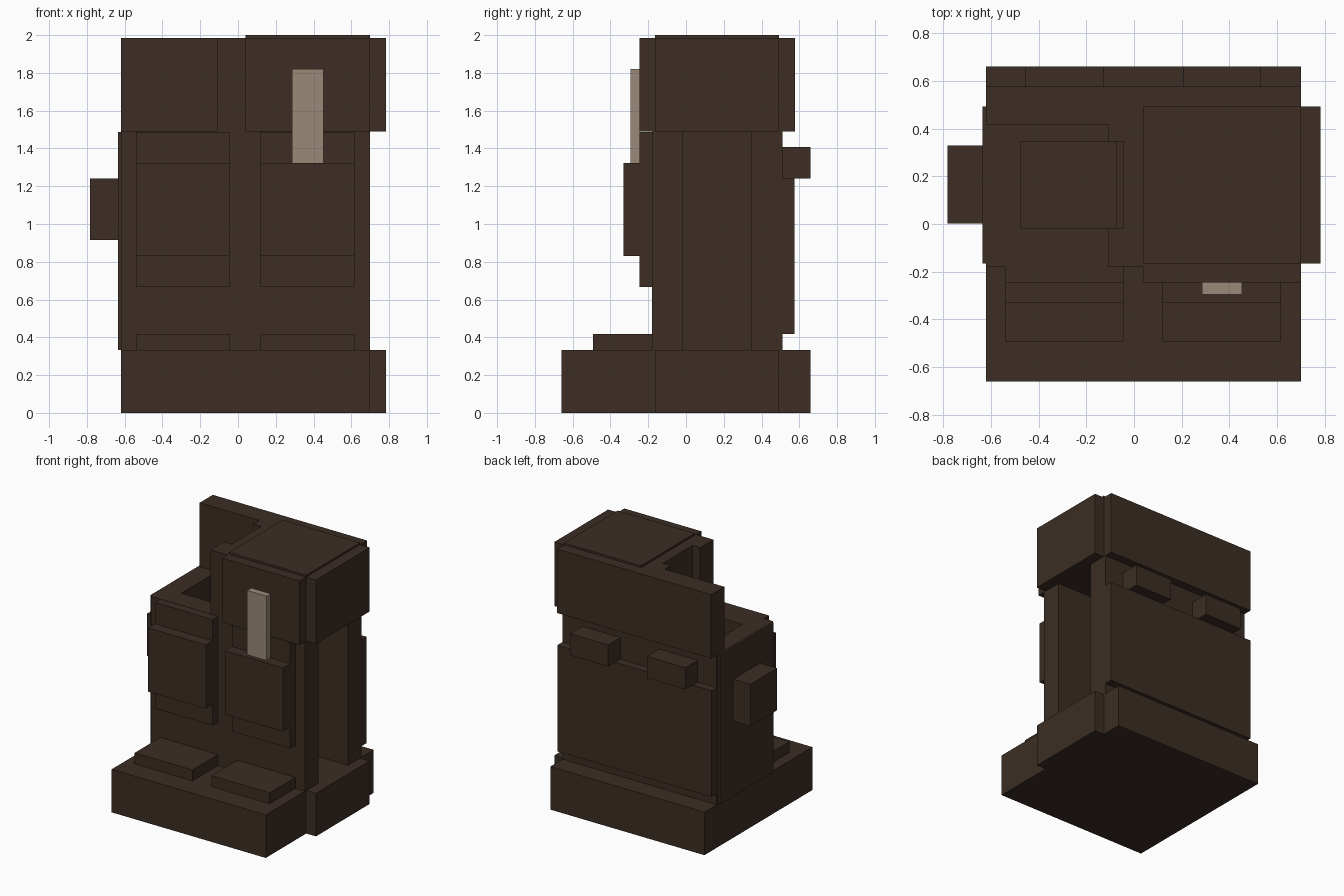
import bpy

cube = bpy.data.objects.get("Cube")
if cube:
    bpy.data.objects.remove(cube, do_unlink=True)


def material(name, color):
    m = bpy.data.materials.new(name)
    m.use_nodes = True
    m.diffuse_color = color
    m.node_tree.nodes["Principled BSDF"].inputs["Base Color"].default_value = color
    return m


BROWN = material("dark brown", (0.045, 0.027, 0.018, 1))
BEIGE = material("pale beige", (0.32, 0.25, 0.19, 1))


def box(name, x, y, z, mat=BROWN):
    """Axis-aligned box from (low, high) pairs."""
    corners = [(a, b, c) for a in x for b in y for c in z]
    faces = [(0, 1, 3, 2), (4, 6, 7, 5), (0, 4, 5, 1),
             (2, 3, 7, 6), (0, 2, 6, 4), (1, 5, 7, 3)]
    mesh = bpy.data.meshes.new(name)
    mesh.from_pydata(corners, [], faces)
    mesh.materials.append(mat)
    ob = bpy.data.objects.new(name, mesh)
    bpy.context.collection.objects.link(ob)
    return ob


def carve(ob, x, y, z):
    """Cut a box-shaped hollow out of a part."""
    cutter = box("cutter", x, y, z)
    mod = ob.modifiers.new("hollow", "BOOLEAN")
    mod.operation = "DIFFERENCE"
    mod.solver = "EXACT"
    mod.object = cutter
    graph = bpy.context.evaluated_depsgraph_get()
    mesh = bpy.data.meshes.new_from_object(ob.evaluated_get(graph))
    ob.modifiers.clear()
    ob.data = mesh
    bpy.data.objects.remove(cutter, do_unlink=True)


HOLE_Y = (-0.017, 0.345)   # shared width of all hollows
PLATE_Y = (-0.165, 0.493)  # shared width of all cover plates

# Base with side cover
box("base", (-0.62, 0.70), (-0.66, 0.66), (0, 0.333))
box("base_side_cover", (0.70, 0.783), PLATE_Y, (0, 0.333))

# Body with a slot in the side and a pit in the top
body = box("body", (-0.62, 0.70), (-0.18, 0.51), (0.333, 1.49))
carve(body, (0.37, 0.90), HOLE_Y, (0.20, 1.60))
carve(body, (-0.473, -0.075), HOLE_Y, (1.04, 1.60))
box("body_side_cover", (-0.635, -0.62), PLATE_Y, (0.333, 1.488))
box("side_knob", (-0.783, -0.635), (0.003, 0.33), (0.915, 1.24))

# Front panels and feet, one set on each side
for side, x in (("right", (-0.54, -0.045)), ("left", (0.12, 0.617))):
    box(side + "_foot", x, (-0.493, -0.18), (0.333, 0.418))
    box(side + "_front_panel", x, (-0.245, -0.18), (0.667, 1.488))
    box(side + "_front_pad", x, (-0.33, -0.245), (0.83, 1.323))

# Back panel and back knobs
box("back_panel", (-0.62, 0.70), (0.51, 0.575), (0.418, 1.24))
for side, x in (("right", (-0.457, -0.127)), ("left", (0.205, 0.532))):
    box(side + "_back_knob", x, (0.51, 0.66), (1.24, 1.407))

# Upper block: back wall, notched middle wall, tower
box("back_wall", (-0.62, 0.70), (0.417, 0.577), (1.49, 1.985))
middle = box("middle_wall", (-0.11, 0.04), (-0.18, 0.417), (1.49, 1.985))
carve(middle, (-0.30, -0.043), HOLE_Y, (1.40, 2.10))
box("tower", (0.04, 0.70), (-0.245, 0.417), (1.49, 1.985))
box("tower_side_cover", (0.70, 0.783), PLATE_Y, (1.49, 1.985))
box("tower_top_cover", (0.04, 0.70), PLATE_Y, (1.985, 2.0))

# Pale upright plate on the tower front
box("pale_plate", (0.285, 0.452), (-0.295, -0.245), (1.323, 1.82), BEIGE)
